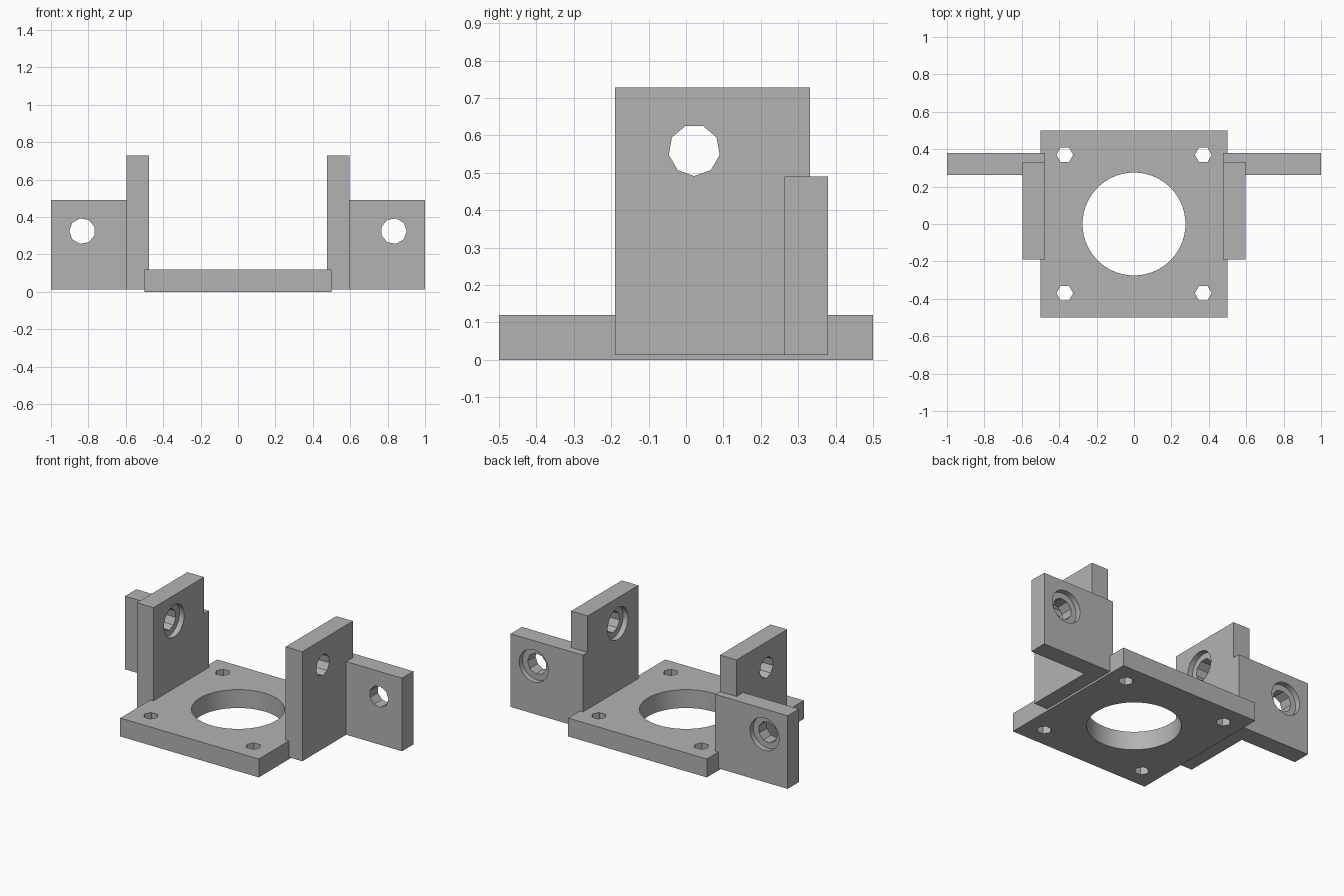
import bpy
import bmesh
from mathutils import Matrix, Vector

cube = bpy.data.objects.get("Cube")
if cube:
    bpy.data.objects.remove(cube, do_unlink=True)

# One plain grey for the whole bracket
GREY = (0.45, 0.45, 0.45, 1)
grey = bpy.data.materials.new("plain grey")
grey.use_nodes = True
grey.diffuse_color = GREY
grey.node_tree.nodes["Principled BSDF"].inputs["Base Color"].default_value = GREY

X, Y, Z = Vector((1, 0, 0)), Vector((0, 1, 0)), Vector((0, 0, 1))


def add_object(name, bm):
    mesh = bpy.data.meshes.new(name)
    bmesh.ops.recalc_face_normals(bm, faces=bm.faces)
    bm.to_mesh(mesh)
    bm.free()
    obj = bpy.data.objects.new(name, mesh)
    bpy.context.collection.objects.link(obj)
    return obj


def box(name, low, high):
    low, high = Vector(low), Vector(high)
    bm = bmesh.new()
    bmesh.ops.create_cube(bm, size=1)
    for v in bm.verts:
        v.co = (low + high) / 2 + v.co * (high - low)
    obj = add_object(name, bm)
    obj.data.materials.append(grey)
    return obj


def drill(obj, center, axis, corner, radius, sides, depth):
    """Cut a hole along axis, with one corner of its outline toward corner."""
    turn = Matrix((corner.cross(axis), corner, axis)).transposed().to_4x4()
    bm = bmesh.new()
    bmesh.ops.create_cone(bm, cap_ends=True, segments=sides, radius1=radius,
                          radius2=radius, depth=depth,
                          matrix=Matrix.Translation(center) @ turn)
    cutter = add_object("cutter", bm)
    cutter.hide_render = True
    mod = obj.modifiers.new("hole", "BOOLEAN")
    mod.operation = "DIFFERENCE"
    mod.solver = "EXACT"
    mod.object = cutter
    bpy.context.view_layer.objects.active = obj
    bpy.ops.object.modifier_apply(modifier=mod.name)
    bpy.data.objects.remove(cutter, do_unlink=True)


def bolt_hole(obj, center, axis, corner):
    """Through hole with a round recess in the face at center."""
    recess = 0.035
    drill(obj, center, axis, corner, 0.105, 32, 2 * recess)
    drill(obj, center, axis, corner, 0.069, 9, 0.4)


# Base plate with the large bore and four corner screw holes
base = box("base_plate", (-0.5, -0.5, 0), (0.5, 0.5, 0.12))
drill(base, (0, 0, 0.06), Z, X, 0.275, 72, 0.4)
for x in (-0.37, 0.37):
    for y in (-0.37, 0.37):
        drill(base, (x, y, 0.06), Z, X, 0.045, 6, 0.4)
parts = [base]

# Upright cheeks and rear mounting ears on both sides
for side, s in (("left", 1), ("right", -1)):
    inner, outer, tip = 0.477 * s, 0.597 * s, 1.0 * s
    cheek = box(side + "_cheek", (min(inner, outer), -0.19, 0.013),
                (max(inner, outer), 0.332, 0.728))
    bolt_hole(cheek, (inner, 0.022, 0.56), X, -Z)
    ear = box(side + "_ear", (min(inner, tip), 0.263, 0.013),
              (max(inner, tip), 0.38, 0.49))
    bolt_hole(ear, (0.833 * s, 0.38, 0.325), Y, X * s)
    parts += [cheek, ear]

# Smooth bores, crisp edges
bpy.ops.object.select_all(action="DESELECT")
for obj in parts:
    obj.select_set(True)
bpy.context.view_layer.objects.active = base
bpy.ops.object.shade_smooth_by_angle(angle=0.5)
